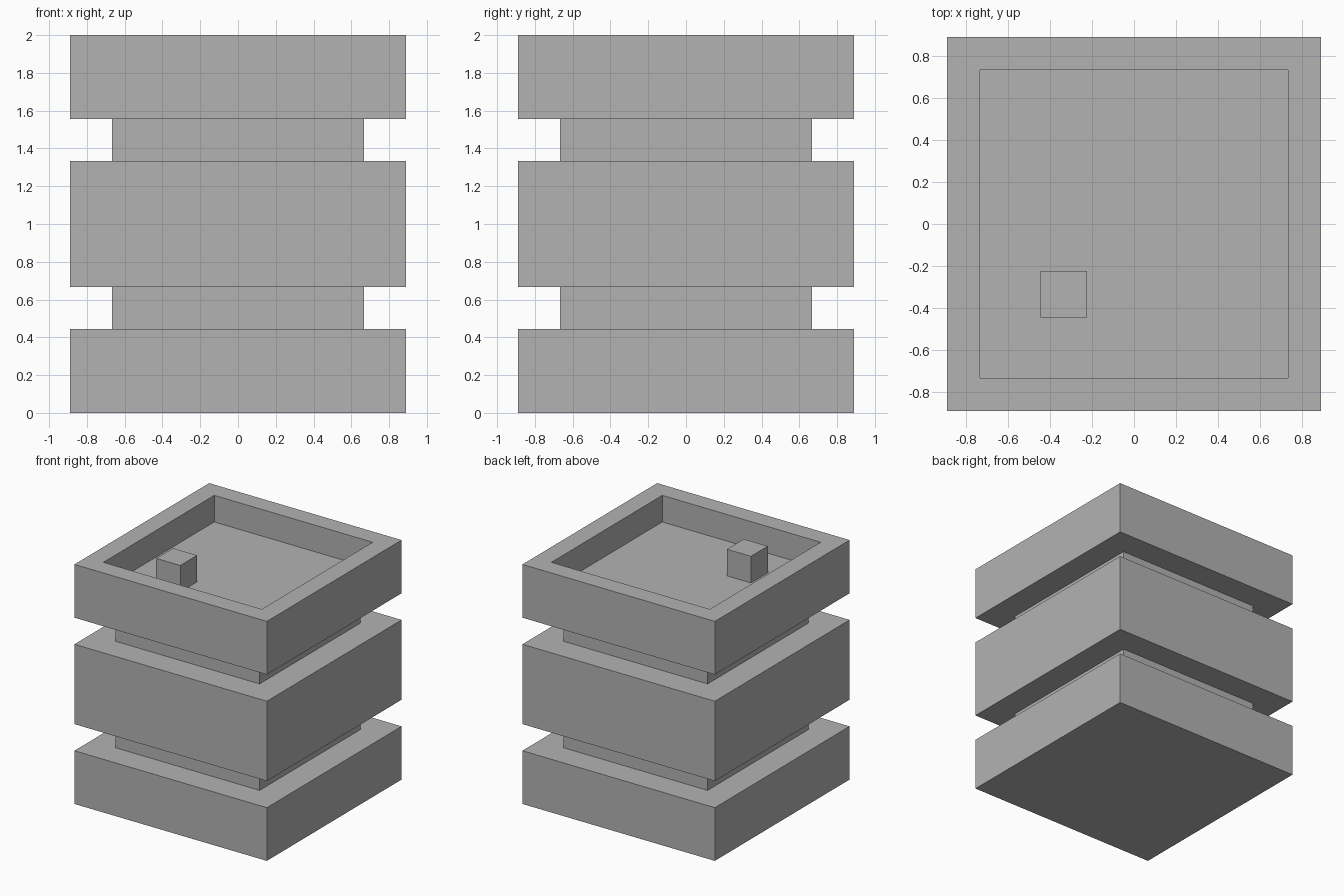
import bpy
import bmesh
from mathutils import Matrix, Vector

cube = bpy.data.objects.get("Cube")
if cube:
    bpy.data.objects.remove(cube, do_unlink=True)

U = 2 / 9  # building module: the stack is nine modules high

grey = bpy.data.materials.new("plain grey")
grey.use_nodes = True
colour = (0.45, 0.45, 0.45, 1)
grey.diffuse_color = colour
grey.node_tree.nodes["Principled BSDF"].inputs["Base Color"].default_value = colour


def block(name, width, bottom, top, x=0, y=0, recess=None):
    """Square block in modules; recess = (rim width, depth) sinks its top."""
    bm = bmesh.new()
    place = Matrix.Translation(Vector((x, y, (bottom + top) / 2)) * U)
    size = Matrix.Diagonal((width * U, width * U, (top - bottom) * U, 1))
    bmesh.ops.create_cube(bm, size=1, matrix=place @ size)
    if recess:
        rim, depth = recess
        bm.normal_update()
        lid = max(bm.faces, key=lambda f: f.normal.z)
        bmesh.ops.inset_region(bm, faces=[lid], thickness=rim * U)
        # Extrude the inner face downwards to form the pocket walls and floor
        floor = bmesh.ops.extrude_discrete_faces(bm, faces=[lid])["faces"][0]
        bmesh.ops.translate(bm, verts=floor.verts, vec=(0, 0, -depth * U))
        bmesh.ops.recalc_face_normals(bm, faces=bm.faces)
    mesh = bpy.data.meshes.new(name)
    bm.to_mesh(mesh)
    bm.free()
    mesh.materials.append(grey)
    obj = bpy.data.objects.new(name, mesh)
    bpy.context.collection.objects.link(obj)
    return obj


# Wide blocks separated by narrower necks
block("bottom_block", 8, 0, 2)
block("lower_neck", 6, 2, 3)
block("middle_block", 8, 3, 6)
block("upper_neck", 6, 6, 7)
block("top_tray", 8, 7, 9, recess=(1, 1))

# Small cube standing on the tray floor
block("tray_cube", 1, 8, 9, x=-1.5, y=-1.5)
